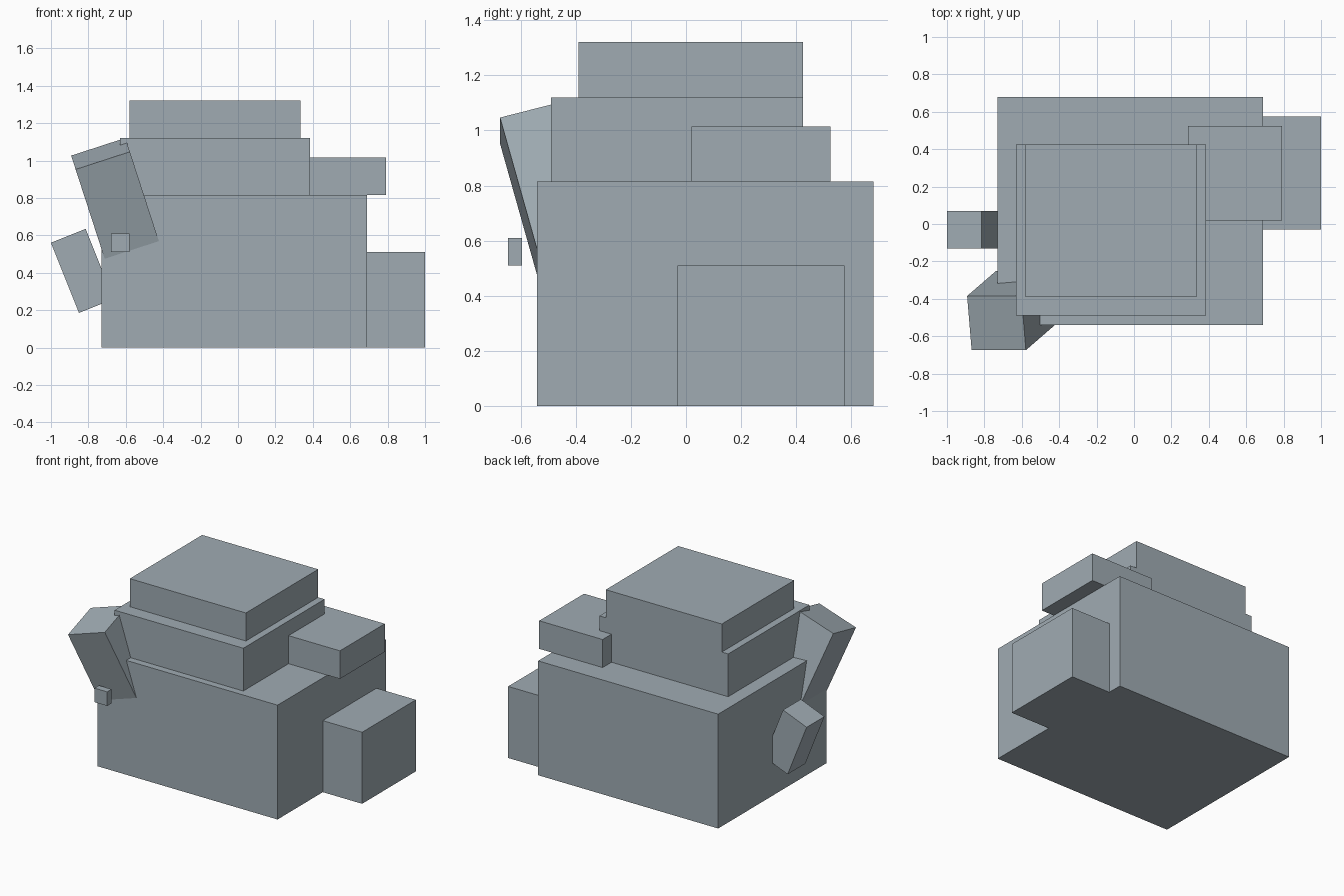
import bpy
from math import radians
from mathutils import Vector

default = bpy.data.objects.get("Cube")
if default:
    bpy.data.objects.remove(default, do_unlink=True)

# One flat colour for the whole model
grey = bpy.data.materials.new("blue_grey")
grey.use_nodes = True
colour = (0.35, 0.41, 0.45, 1)
grey.diffuse_color = colour
grey.node_tree.nodes["Principled BSDF"].inputs["Base Color"].default_value = colour


def box(name, centre, size, tilt=(0, 0, 0)):
    """Add a box of the given size, turned by tilt in degrees."""
    bpy.ops.mesh.primitive_cube_add(size=1, location=centre,
                                    rotation=[radians(a) for a in tilt])
    obj = bpy.context.object
    obj.name = name
    obj.scale = size
    obj.data.materials.append(grey)
    return obj


def block(name, low, high):
    """Add an upright box between two opposite corners."""
    low, high = Vector(low), Vector(high)
    return box(name, (low + high) / 2, high - low)


# Stacked central tiers
block("base", (-0.73, -0.54, 0), (0.69, 0.68, 0.815))
block("middle_tier", (-0.63, -0.49, 0.815), (0.385, 0.425, 1.12))
block("top_tier", (-0.58, -0.39, 1.12), (0.335, 0.425, 1.32))

# Side blocks on the left
block("upper_side_block", (0.29, 0.02, 0.815), (0.79, 0.525, 1.015))
block("lower_side_block", (0.69, -0.03, 0), (1.0, 0.575, 0.51))

# Leaning blocks on the right, and the small loose block in front
box("leaning_block", (-0.6575, -0.4625, 0.7975), (0.305, 0.30, 0.52), (15, -18, 0))
box("side_arm", (-0.8325, 0.41 - 0.44, 0.41), (0.2, 0.2, 0.404), (0, -21.8, 0))
block("small_block", (-0.68, -0.645, 0.51), (-0.58, -0.595, 0.61))
